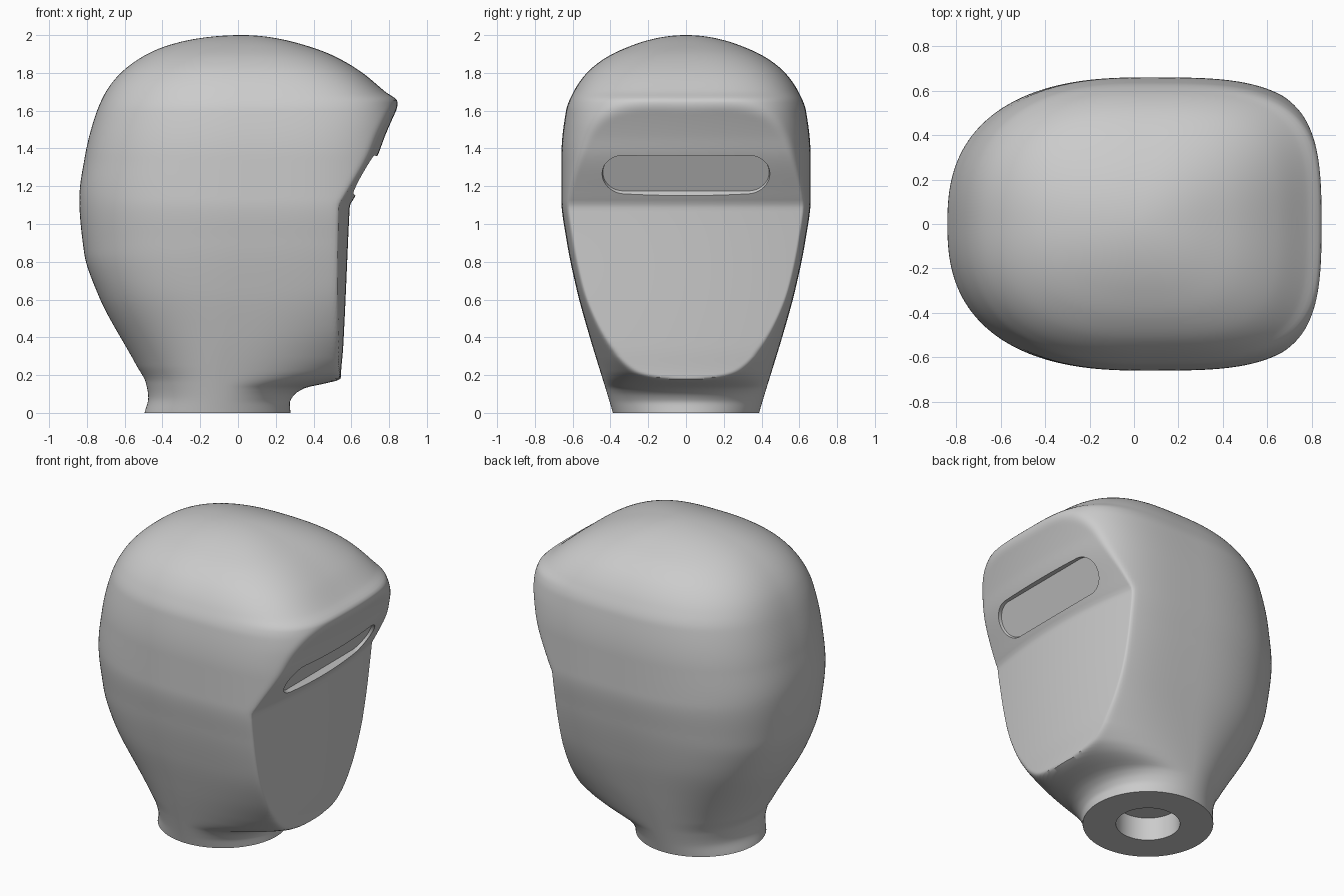
import bpy
import math
from mathutils import Vector

cube = bpy.data.objects.get("Cube")
if cube:
    bpy.data.objects.remove(cube, do_unlink=True)

HEIGHT = 2.0
SEGMENTS = 256

# Outline profiles: (height, value)
BACK = [(0, -.495), (.08, -.475), (.16, -.488), (.25, -.537), (.62, -.738), (.85, -.815),
        (1.13, -.84), (1.35, -.812), (1.56, -.76), (1.69, -.705), (1.79, -.63),
        (1.91, -.46), (1.965, -.3), (2, .02)]
FRONT = [(0, .278), (.05, .274), (.09, .293), (.13, .35), (.155, .457), (.18, .56),
         (.22, .66), (.3, .75), (.45, .82), (.8, .86), (1.5, .87), (1.65, .845),
         (1.7, .78), (1.81, .645), (1.9, .485), (1.955, .325), (2, .02)]
SIDE = [(0, .387), (.42, .515), (.65, .578), (.9, .63), (1.13, .66), (1.35, .66),
        (1.6, .635), (1.7, .595), (1.8, .525), (1.88, .425), (1.94, .3), (2, 0)]
MIDDLE = [(0, -.108), (.2, -.09), (.6, 0), (1.1, .05), (2, .02)]
BACK_ROUND = [(0, 2), (.2, 2.05), (.7, 2.5), (1.6, 2.5), (2, 2.1)]
FRONT_ROUND = [(0, 2), (.2, 2.2), (.7, 3.5), (1.6, 3.5), (2, 2.2)]
# Centre line of the face plate, with a brow that leans outward
FACE_LOW = [(0, .54), (.2, .545), (.35, .557), (1.1, .592)]
FACE_HIGH = [(1.1, .592), (1.15, .622), (1.36, .738), (1.465, .778), (1.58, .828),
             (1.65, .862), (2, 1.1)]


def warp(z):
    """Height measure that stretches the crown so the dome stays round."""
    return -math.sqrt(max(HEIGHT - z, 0))


def sample(points, z):
    """Monotone cubic interpolation of a profile."""
    xs = [warp(p[0]) for p in points]
    ys = [p[1] for p in points]
    x = min(max(warp(z), xs[0]), xs[-1])
    slope = [(ys[i + 1] - ys[i]) / (xs[i + 1] - xs[i]) for i in range(len(xs) - 1)]
    tangent = [slope[0]]
    for a, b in zip(slope, slope[1:]):
        tangent.append(2 * a * b / (a + b) if a * b > 0 else 0)
    tangent.append(slope[-1])
    i = 0
    while i < len(slope) - 1 and x > xs[i + 1]:
        i += 1
    h = xs[i + 1] - xs[i]
    t = (x - xs[i]) / h
    hermite = t * t * (3 - 2 * t)
    return (ys[i] * (1 - hermite) + ys[i + 1] * hermite
            + h * tangent[i] * t * (1 - t) ** 2 - h * tangent[i + 1] * t * t * (1 - t))


def soft_min(a, b, width):
    h = max(width - abs(a - b), 0) / width
    return min(a, b) - h * h * width / 4


def ring(z):
    """One horizontal section, trimmed by the curved face plate."""
    back, front, side = sample(BACK, z), sample(FRONT, z), sample(SIDE, z)
    middle, n_back, n_front = sample(MIDDLE, z), sample(BACK_ROUND, z), sample(FRONT_ROUND, z)
    face = sample(FACE_HIGH if z > 1.1 else FACE_LOW, z)
    points = []
    for k in range(SEGMENTS):
        angle = math.tau * k / SEGMENTS
        c, s = math.cos(angle), math.sin(angle)
        n = n_front if c > 0 else n_back
        radius = (abs(c) ** n + abs(s) ** n) ** (-1 / n)
        reach = front - middle if c > 0 else middle - back
        x, y = middle + reach * radius * c, side * radius * s
        points.append((soft_min(x, face - .15 * y * y, .03), y, z))
    return points


def loft(name, rings):
    """Skin a stack of closed rings and cap both ends."""
    count = len(rings[0])
    verts = [p for r in rings for p in r]
    faces = []
    for r in range(len(rings) - 1):
        for k in range(count):
            a, b = r * count + k, r * count + (k + 1) % count
            faces.append((a, b, b + count, a + count))
    faces.append(tuple(reversed(range(count))))
    faces.append(tuple(range(len(verts) - count, len(verts))))
    mesh = bpy.data.meshes.new(name)
    mesh.from_pydata(verts, [], faces)
    obj = bpy.data.objects.new(name, mesh)
    bpy.context.collection.objects.link(obj)
    return obj


def carve(target, cutter):
    cutter.hide_render = True
    mod = target.modifiers.new("carve", 'BOOLEAN')
    mod.operation = 'DIFFERENCE'
    mod.solver = 'EXACT'
    mod.object = cutter
    bpy.context.view_layer.objects.active = target
    bpy.ops.object.modifier_apply(modifier=mod.name)
    bpy.data.objects.remove(cutter, do_unlink=True)


# Head shell: fine rows at the neck and chin, then even rows up to the crown
heights = [.01 * i for i in range(30)]
rows = 120
for i in range(rows):
    u = math.sqrt(HEIGHT - .3) * (1 - i / rows)
    heights.append(HEIGHT - u * u)
head = loft("head", [ring(z) for z in heights])

# Eye slot: rounded recess cut square to the sloping brow, with a flat floor
across = Vector((0, 1, 0))
up = Vector((.459, 0, .888)).normalized()
out = across.cross(up)
if out.x < 0:
    out = -out
slot_centre = Vector((.6825, 0, 1.2525))


def slot_ring(radius, depth):
    points = []
    for k in range(64):
        angle = math.tau * (k + .5) / 64
        shift = math.copysign(.33, math.cos(angle))
        points.append(slot_centre + across * (shift + radius * math.cos(angle))
                      + up * radius * math.sin(angle) + out * depth)
    return points


carve(head, loft("slot_cutter", [slot_ring(.11, -.045), slot_ring(.121, .005),
                                 slot_ring(.121, .2)]))

# Neck socket
bpy.ops.mesh.primitive_cylinder_add(vertices=64, radius=.19, depth=.3, location=(-.108, 0, 0))
carve(head, bpy.context.object)

# Material and shading
grey = bpy.data.materials.new("plain_grey")
grey.use_nodes = True
colour = (.6, .6, .6, 1)
grey.diffuse_color = colour
grey.node_tree.nodes["Principled BSDF"].inputs["Base Color"].default_value = colour
head.data.materials.clear()
head.data.materials.append(grey)
bpy.ops.object.select_all(action='DESELECT')
head.select_set(True)
bpy.context.view_layer.objects.active = head
bpy.ops.object.shade_smooth_by_angle(angle=math.radians(40))
